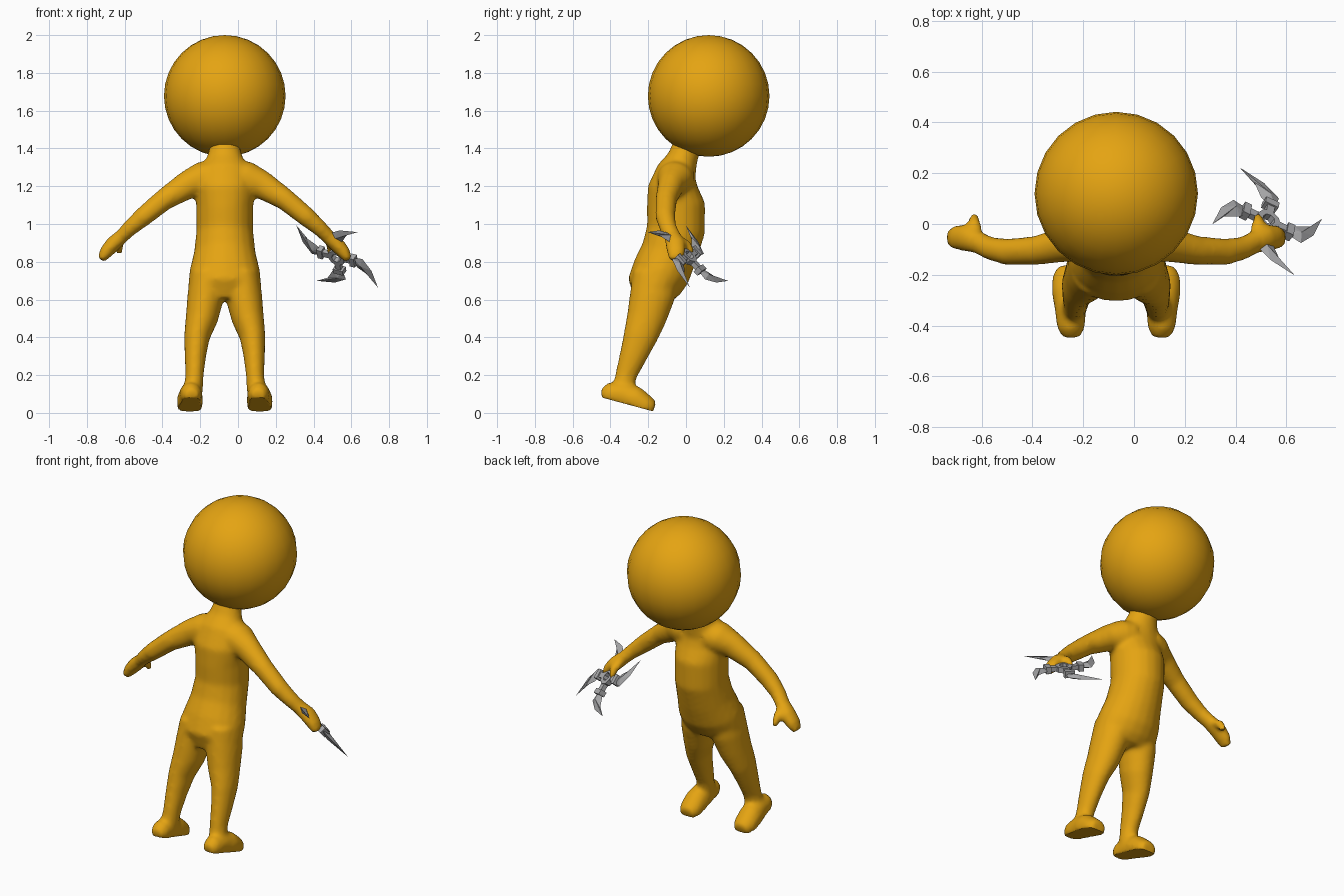
import bpy, bmesh, math
from mathutils import Vector

if "Cube" in bpy.data.objects:
    bpy.data.objects.remove(bpy.data.objects["Cube"])

MID = -0.07  # x of the figure's plane of symmetry


def material(name, rgb):
    m = bpy.data.materials.new(name)
    m.use_nodes = True
    m.diffuse_color = (*rgb, 1)
    m.node_tree.nodes["Principled BSDF"].inputs["Base Color"].default_value = (*rgb, 1)
    return m


amber = material("amber", (0.78, 0.37, 0.006))
steel = material("steel grey", (0.40, 0.40, 0.41))


def make_object(name, bm, mat):
    bmesh.ops.recalc_face_normals(bm, faces=bm.faces)
    me = bpy.data.meshes.new(name)
    bm.to_mesh(me)
    bm.free()
    me.materials.append(mat)
    ob = bpy.data.objects.new(name, me)
    bpy.context.collection.objects.link(ob)
    return ob


def select(ob):
    bpy.ops.object.select_all(action='DESELECT')
    ob.select_set(True)
    bpy.context.view_layer.objects.active = ob


def loft(bm, rings, ref, side=1, n=20):
    """Tube of ellipses; each ring is x, y, z, radius along ref, other radius."""
    pts = [Vector((side * r[0], r[1], r[2])) for r in rings]
    loops = []
    for i, p in enumerate(pts):
        t = (pts[min(i + 1, len(pts) - 1)] - pts[max(i - 1, 0)]).normalized()
        a = Vector(ref)
        a = (a - t * a.dot(t)).normalized()
        b = t.cross(a)
        ra, rb = rings[i][3:]
        loops.append([bm.verts.new(p + a * ra * math.cos(k * math.tau / n)
                                   + b * rb * math.sin(k * math.tau / n)) for k in range(n)])
    for l0, l1 in zip(loops, loops[1:]):
        for k in range(n):
            j = (k + 1) % n
            bm.faces.new((l0[k], l0[j], l1[j], l1[k]))
    bm.faces.new(loops[0][::-1])
    bm.faces.new(loops[-1])


# Body parts, measured from the plane of symmetry
torso = [(0, .03, 1.46, .10, .09), (0, 0, 1.40, .08, .075), (0, -.02, 1.34, .10, .083),
         (0, -.05, 1.28, .15, .105), (0, -.07, 1.2, .16, .132), (0, -.053, 1.1, .152, .155),
         (0, -.053, .97, .15, .155), (0, -.088, .85, .163, .15), (0, -.13, .75, .187, .155),
         (0, -.168, .67, .195, .145), (0, -.175, .60, .14, .10)]
arm = [(.06, -.05, 1.25, .10, .09), (.12, -.06, 1.24, .095, .09), (.20, -.08, 1.205, .07, .075),
       (.32, -.105, 1.13, .057, .058), (.43, -.11, 1.04, .053, .052), (.50, -.095, .98, .046, .043),
       (.54, -.075, .94, .045, .038), (.59, -.055, .895, .053, .042), (.63, -.053, .85, .05, .036),
       (.655, -.055, .81, .034, .022)]
thumb = [(.55, -.05, .92, .025, .025), (.56, 0, .895, .027, .025), (.56, .022, .865, .023, .021),
         (.556, .025, .84, .015, .015)]
leg = [(.09, -.16, .74, .09, .12), (.10, -.178, .62, .098, .12), (.122, -.21, .50, .086, .105),
       (.148, -.243, .40, .068, .09), (.156, -.28, .30, .057, .073), (.16, -.317, .2, .048, .058),
       (.165, -.33, .14, .05, .056), (.172, -.33, .08, .05, .056)]
foot = [(.175, -.445, .09, .035, .035), (.178, -.41, .10, .055, .06), (.18, -.34, .095, .062, .07),
        (.185, -.27, .07, .069, .072), (.185, -.21, .035, .068, .058), (.185, -.17, .02, .048, .042)]

bm = bmesh.new()
loft(bm, torso, (1, 0, 0))
for side in (1, -1):
    loft(bm, arm, (0, 1, 0), side)
    loft(bm, thumb, (1, 0, 0), side)
    loft(bm, leg, (1, 0, 0), side)
    loft(bm, foot, (1, 0, 0), side)
body = make_object("body", bm, amber)
body.location.x = MID

# Fuse the tubes into one soft skin
mod = body.modifiers.new("fuse", 'REMESH')
mod.mode = 'VOXEL'
mod.voxel_size = 0.013
mod = body.modifiers.new("soften", 'SMOOTH')
mod.factor = 0.5
mod.iterations = 8
select(body)
bpy.ops.object.convert(target='MESH')

# Flat, sloping soles
for v in body.data.vertices:
    if v.co.z < 0.2:
        v.co.z = max(v.co.z, 0.08 - 0.27 * (v.co.y + 0.44))
body.data.materials.clear()
body.data.materials.append(amber)
bpy.ops.object.shade_smooth_by_angle(angle=math.radians(45))

# Head
bm = bmesh.new()
bmesh.ops.create_uvsphere(bm, u_segments=24, v_segments=16, radius=0.322)
head = make_object("head", bm, amber)
head.location = (MID, 0.12, 1.678)
select(head)
bpy.ops.object.shade_smooth_by_angle(angle=math.radians(45))

# Throwing star, laid out in its own tilted plane
CENTRE = Vector((.525, .01, .828))
U = Vector((.11, -.215, .13)).normalized()
V = Vector((.19, .04, -.175))
V = (V - U * V.dot(U)).normalized()
N = U.cross(V)


def star_point(r, angle, h=0):
    a = math.radians(angle)
    return CENTRE + (U * math.cos(a) + V * math.sin(a)) * r + N * h


def star_block(bm, r0, r1, half_width, half_height, angle):
    a = math.radians(angle)
    out = U * math.cos(a) + V * math.sin(a)
    across = N.cross(out)
    quads = [[bm.verts.new(CENTRE + out * r + across * half_width * s + N * half_height * h)
              for s, h in ((-1, -1), (1, -1), (1, 1), (-1, 1))] for r in (r0, r1)]
    lo, hi = quads
    bm.faces.new(lo)
    bm.faces.new(hi)
    for k in range(4):
        j = (k + 1) % 4
        bm.faces.new((lo[k], lo[j], hi[j], hi[k]))


blade = [(.272, 0), (.20, -10), (.125, -14), (.10, -24), (.10, -46), (.158, -46), (.205, -23)]
blades, arms, hub = bmesh.new(), bmesh.new(), bmesh.new()
for q in range(4):
    turn = 90 * q
    # Ridged, swept blade
    rim = [blades.verts.new(star_point(r, a + turn)) for r, a in blade]
    for h in (-.016, .016):
        ridge = blades.verts.new(star_point(.145, turn - 30, h))
        for k in range(len(rim)):
            blades.faces.new((rim[k], rim[(k + 1) % len(rim)], ridge))
    # Spoke and its collar
    star_block(arms, .035, .10, .016, .013, turn - 35)
    star_block(arms, .082, .112, .029, .02, turn - 35)

# Eight-sided hub ring
rows = [[hub.verts.new(star_point(r, 45 * k, h)) for k in range(8)]
        for r, h in ((.05, -.016), (.05, .016), (.026, .016), (.026, -.016))]
for i in range(4):
    for k in range(8):
        j, m = (k + 1) % 8, (i + 1) % 4
        hub.faces.new((rows[i][k], rows[i][j], rows[m][j], rows[m][k]))

make_object("star_blades", blades, steel)
make_object("star_spokes", arms, steel)
make_object("star_hub", hub, steel)
